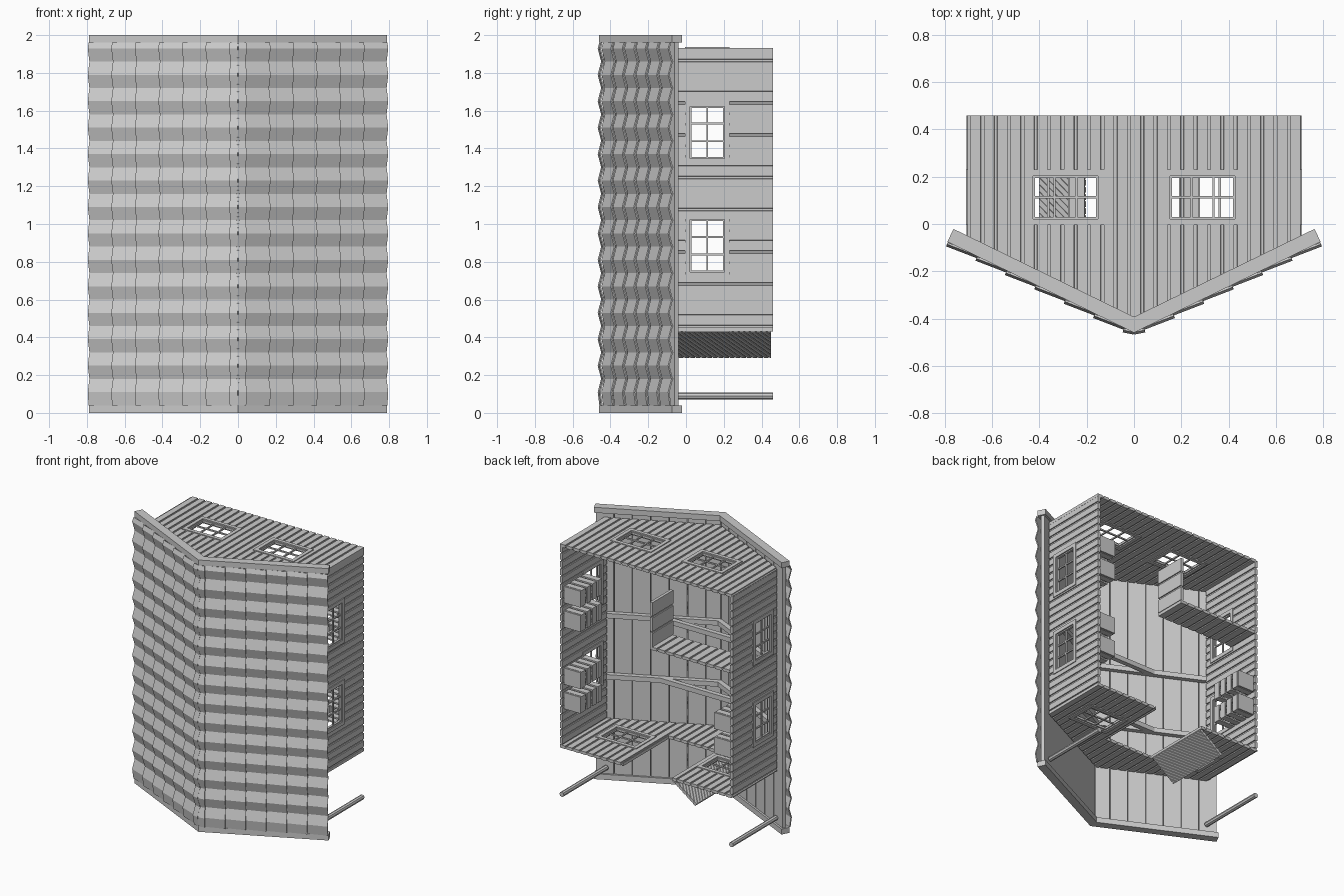
import bpy, bmesh, math
from mathutils import Vector, Matrix

if "Cube" in bpy.data.objects:
    bpy.data.objects.remove(bpy.data.objects["Cube"])

C, S = 0.899, 0.438            # roof slope direction
K = S / C


def mesh_obj(name, bm):
    bmesh.ops.recalc_face_normals(bm, faces=bm.faces)
    me = bpy.data.meshes.new(name)
    bm.to_mesh(me)
    bm.free()
    ob = bpy.data.objects.new(name, me)
    bpy.context.collection.objects.link(ob)
    return ob


def add_box(bm, x, y, z):
    m = Matrix.Translation(((x[0] + x[1]) / 2, (y[0] + y[1]) / 2, (z[0] + z[1]) / 2)) @ \
        Matrix.Diagonal((abs(x[1] - x[0]), abs(y[1] - y[0]), abs(z[1] - z[0]), 1))
    bmesh.ops.create_cube(bm, size=1, matrix=m)


def boxes(name, items):
    bm = bmesh.new()
    for it in items:
        add_box(bm, *it)
    return mesh_obj(name, bm)


def prism(name, pts, a, b, fn):
    """Closed polygon extruded from a to b; fn maps (u, v, t) to xyz."""
    bm = bmesh.new()
    lo = [bm.verts.new(fn(u, v, a)) for u, v in pts]
    hi = [bm.verts.new(fn(u, v, b)) for u, v in pts]
    bm.faces.new(lo)
    bm.faces.new(hi)
    n = len(pts)
    for i in range(n):
        bm.faces.new((lo[i], lo[(i + 1) % n], hi[(i + 1) % n], hi[i]))
    return mesh_obj(name, bm)


def boolean(ob, cutter, op):
    m = ob.modifiers.new("cut", 'BOOLEAN')
    m.object, m.operation, m.solver = cutter, op, 'EXACT'
    bpy.context.view_layer.update()
    me = bpy.data.meshes.new_from_object(ob.evaluated_get(bpy.context.evaluated_depsgraph_get()))
    ob.modifiers.clear()
    ob.data = me
    bpy.data.objects.remove(cutter)


def board_profile(a0, a1, n, thick=0.011, thin=0.004):
    """Outline of a plank wall: raised boards with narrow grooves on both sides."""
    step = (a1 - a0) / n
    side = []
    for i in range(n):
        s = a0 + i * step
        side += [(s + 0.001, thin), (s + 0.013, thin), (s + 0.014, thick), (s + step, thick)]
    return side + [(a, -d) for a, d in reversed(side)]


xy = lambda u, v, t: (u, v, t)


def vee(name, y0, x1, h, z0, z1):
    """V-shaped bar following both roof slopes, mitred at the ridge."""
    e, f = x1, x1 - h * C * S
    right = [(e, y0 + e * K), (f, y0 + h + f * K)]
    pts = [(0, y0)] + right + [(0, y0 + h)] + [(-x, y) for x, y in reversed(right)]
    return prism(name, pts, z0, z1, xy)


def slope_pt(sx, s, n, z):
    return (sx * (s * C + n * S), -0.46 + s * S - n * C, z)


# ---- roof: end boards, plank deck, rows of folded sheet tiles
for nm, z0 in (("lower", 0), ("upper", 1.96)):
    vee(nm + "_barge_board", -0.46, 0.79, 0.067, z0, z0 + 0.04)
for sx, sd in ((1, "right"), (-1, "left")):
    bm = bmesh.new()
    for i in range(7):
        s0, s1 = 0.004 + i * 0.124, 0.124 * (i + 1)
        q = [(s0, -0.022), (s1, -0.022), (s1, -0.046), (s0 + (0.022 if i == 0 else 0), -0.046)]
        lo = [bm.verts.new(slope_pt(sx, s, n, 0.01)) for s, n in q]
        hi = [bm.verts.new(slope_pt(sx, s, n, 1.99)) for s, n in q]
        bm.faces.new(lo)
        bm.faces.new(hi)
        for j in range(4):
            bm.faces.new((lo[j], lo[(j + 1) % 4], hi[(j + 1) % 4], hi[j]))
    mesh_obj(sd + "_roof_deck", bm)

    zs = [(0.04, 0)] + [(1.93 - 0.07 * k, 1 if k % 2 == 0 else -1) for k in range(26, -1, -1)] + [(1.96, 0)]
    bm = bmesh.new()
    for i in range(7):
        x0, x1 = max(0, 0.04 + 0.1245 * (i - 1)), 0.04 + 0.1245 * i
        rows = []
        for x, n in ((x0, -0.006), (x1, 0.006)):
            rows.append([bm.verts.new(slope_pt(sx, x / C, n + 0.01 * w, z)) for z, w in zs])
        for j in range(len(zs) - 1):
            bm.faces.new((rows[0][j], rows[1][j], rows[1][j + 1], rows[0][j + 1]))
    tiles = mesh_obj(sd + "_roof_tiles", bm)
    m = tiles.modifiers.new("thickness", 'SOLIDIFY')
    m.thickness, m.offset = 0.008, 0

# ---- roof trusses: rafters and collar ties
for z in (0.75, 1.2):
    vee("rafter_pair", -0.41, 0.69, 0.04, z, z + 0.035)
    boxes("collar_tie", [((-0.37, 0.37), (-0.235, -0.2), (z, z + 0.035))])

# ---- gable walls with window holes and a doorway
WX, WY = (0.15, 0.43), (0.02, 0.205)
for nm, zc in (("porch", 0.443), ("end", 1.92)):
    wall = prism(nm + "_gable_wall", board_profile(-0.705, 0.705, 25), -0.45, 0.46,
                 lambda u, v, t, zc=zc: (u, t, zc + v))
    top = -0.398
    shape = prism("cutter", [(-0.72, 0.47), (-0.72, top + 0.72 * K), (0, top), (0.72, top + 0.72 * K), (0.72, 0.47)],
                  zc - 0.1, zc + 0.1, xy)
    boolean(wall, shape, 'INTERSECT')
    holes = [((sx * WX[0], sx * WX[1]), WY, (zc - 0.1, zc + 0.1)) for sx in (1, -1)]
    if nm == "porch":
        holes = [((sx * 0.27, sx * 0.55), WY, (zc - 0.1, zc + 0.1)) for sx in (1, -1)]
        holes.append(((-0.21, 0.19), (-0.07, 0.6), (zc - 0.1, zc + 0.1)))
    boolean(wall, boxes("cutter", holes), 'DIFFERENCE')

# ---- side walls with two window holes each
WZ = ((0.745, 1.025), (1.345, 1.625))
for sx, sd in ((1, "right"), (-1, "left")):
    wall = prism(sd + "_side_wall", board_profile(0.45, 1.915, 26), -0.055, 0.46,
                 lambda u, v, t, sx=sx: (sx * 0.693 + v, t, u))
    boolean(wall, boxes("cutter", [((sx * 0.6, sx * 0.8), WY, z) for z in WZ]), 'DIFFERENCE')


# ---- windows: casing plus glazing bars, a = long axis, fn maps (a, y, depth) boxes
def window(name, a, fn):
    y0, y1 = WY
    w, d = 0.025, (-0.017, 0.017)
    parts = [((a[0] - w, a[1] + w), (y0 - w, y0 + 0.002), d), ((a[0] - w, a[1] + w), (y1 - 0.002, y1 + w), d),
             ((a[0] - w, a[0] + 0.002), (y0, y1), d), ((a[1] - 0.002, a[1] + w), (y0, y1), d)]
    t, e = 0.01, (-0.008, 0.008)           # sash
    parts += [(a, (y0, y0 + t), e), (a, (y1 - t, y1), e),
              ((a[0], a[0] + t), (y0, y1), e), ((a[1] - t, a[1]), (y0, y1), e)]
    b, e = 0.005, (-0.005, 0.005)          # glazing bars
    ym = (y0 + y1) / 2
    parts.append((a, (ym - b, ym + b), e))
    for k in (1, 2):
        c = a[0] + (a[1] - a[0]) * k / 3
        parts.append(((c - b, c + b), (y0, y1), e))
    boxes(name, [fn(*p) for p in parts])


for sx in (1, -1):
    for nm, zc, (lo, hi) in (("porch_window", 0.443, (0.27, 0.55)), ("end_window", 1.92, WX)):
        window(nm, (lo, hi) if sx > 0 else (-hi, -lo),
               lambda a, y, d, zc=zc: (a, y, (zc + d[0], zc + d[1])))
    for z in WZ:
        window("side_window", z, lambda a, y, d, sx=sx: ((sx * 0.693 + d[0], sx * 0.693 + d[1]), y, a))

# ---- porch posts
for sx in (1, -1):
    bm = bmesh.new()
    bmesh.ops.create_cone(bm, cap_ends=True, segments=8, radius1=0.018, radius2=0.018, depth=0.52,
                          matrix=Matrix.Translation((sx * 0.69, 0.2, 0.09)) @ Matrix.Rotation(math.pi / 2, 4, 'X'))
    mesh_obj("porch_post", bm)

# ---- open door with diagonal boards
L = 0.23
bm = bmesh.new()
for k in range(-14, 30):
    m = Matrix.Translation((L / 2, k * 0.03, 0)) @ Matrix.Rotation(math.radians(40), 4, 'Z') @ \
        Matrix.Diagonal((0.7, 0.017, 0.022, 1))
    bmesh.ops.create_cube(bm, size=1, matrix=m)
boards = mesh_obj("door_boards", bm)
boolean(boards, boxes("cutter", [((0, L), (-0.05, 0.45), (-0.1, 0.1))]), 'INTERSECT')
leaf = boxes("door_leaf", [((0, L), (-0.05, 0.45), (-0.006, 0.006))])
for ob in (boards, leaf):
    ob.matrix_world = Matrix.Translation((-0.21, 0, 0.435)) @ Matrix.Rotation(math.radians(-180 - 36), 4, 'Y')
    ob.data.transform(ob.matrix_world)
    ob.matrix_world = Matrix.Identity(4)

# ---- low stall partitions
prism("stall_wall", board_profile(-0.69, -0.03, 10), 0.22, 0.46, lambda u, v, t: (u, t, 1.36 + v))
prism("stall_side", board_profile(1.36, 1.70, 3), 0.22, 0.46, lambda u, v, t: (-0.04 + v, t, u))


# ---- slatted crates against the side walls
def crate(sx, z0):
    x0, x1, z1, y0, y1 = 0.545, 0.68, z0 + 0.12, 0.2, 0.45
    p = [((x0, x1), (y1 - 0.012, y1), (z0, z1))]
    for i in range(4):
        y = y0 + i * 0.063
        for z in (z0, z1 - 0.01):
            p.append(((x0, x1), (y, y + 0.045), (z, z + 0.01)))
        p.append(((x0, x0 + 0.01), (y, y + 0.045), (z0, z1)))
    for x in (x0 + 0.012, x1 - 0.015):
        for z in (z0 + 0.012, z1 - 0.027):
            p.append(((x, x + 0.015), (y0, y1), (z, z + 0.015)))
    boxes("crate", [((sx * a[0], sx * a[1]), b, c) for a, b, c in p])


for sx, z in ((1, 0.72), (1, 0.9), (1, 1.32), (1, 1.5), (-1, 0.72), (-1, 0.9)):
    crate(sx, z)
